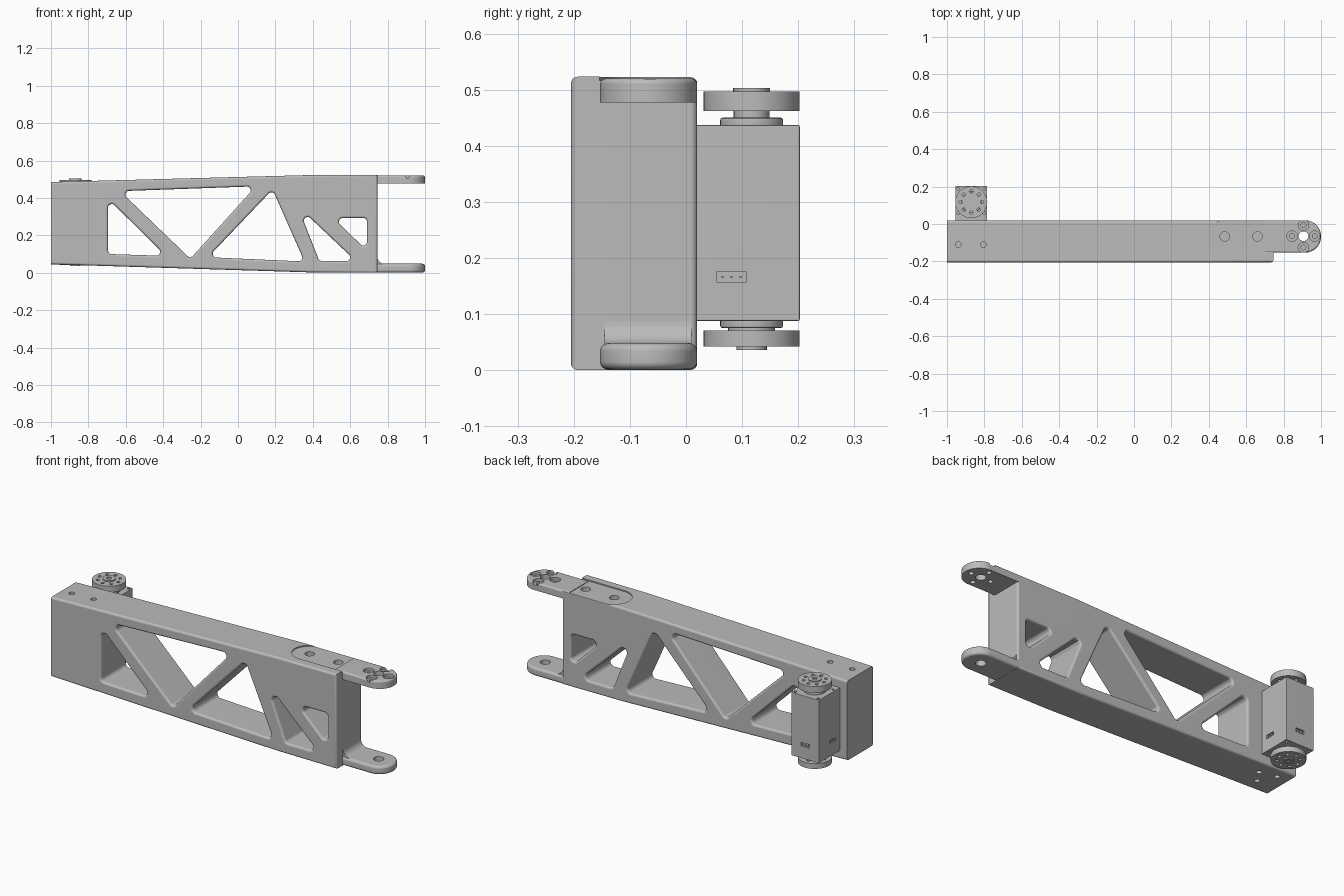
import bpy, bmesh, math
from mathutils import Vector

if "Cube" in bpy.data.objects:
    bpy.data.objects.remove(bpy.data.objects["Cube"])

grey = bpy.data.materials.new("light_grey")
grey.use_nodes = True
COLOUR = (0.5, 0.5, 0.5, 1)
grey.diffuse_color = COLOUR
grey.node_tree.nodes["Principled BSDF"].inputs["Base Color"].default_value = COLOUR

FRONT, BACK = -0.205, 0.02     # arm thickness
TOP = 0.523
MID = -0.0665                  # fork tab centre line
TAB_R = 0.0865
PIVOT = 0.906


def circle(cx, cy, r, n=32):
    return [(cx + r * math.cos(2 * math.pi * i / n), cy + r * math.sin(2 * math.pi * i / n))
            for i in range(n)]


def rect(x0, x1, y0, y1):
    return [(x0, y0), (x1, y0), (x1, y1), (x0, y1)]


def rounded(pts, radii, steps=8):
    """Replace each corner of a polygon with an arc."""
    out, n = [], len(pts)
    for i in range(n):
        p = Vector(pts[i])
        r = radii[i] if isinstance(radii, list) else radii
        if not r:
            out.append(p)
            continue
        d1 = (Vector(pts[i - 1]) - p).normalized()
        d2 = (Vector(pts[(i + 1) % n]) - p).normalized()
        half = d1.angle(d2) / 2
        c = p + (d1 + d2).normalized() * r / math.sin(half)
        a, b = p + d1 * r / math.tan(half) - c, p + d2 * r / math.tan(half) - c
        out += [c + a.lerp(b, k / steps).normalized() * r for k in range(steps + 1)]
    return out


def add_prism(bm, pts, axis, lo, hi):
    """Extrude a closed profile along an axis."""
    def place(p, h):
        return {"x": (h, p[0], p[1]), "y": (p[0], h, p[1]), "z": (p[0], p[1], h)}[axis]
    a = [bm.verts.new(place(p, lo)) for p in pts]
    b = [bm.verts.new(place(p, hi)) for p in pts]
    bm.faces.new(a)
    bm.faces.new(b[::-1])
    for i in range(len(pts)):
        j = (i + 1) % len(pts)
        bm.faces.new((a[j], a[i], b[i], b[j]))


def make(name, prisms):
    bm = bmesh.new()
    for p in prisms:
        add_prism(bm, *p)
    bmesh.ops.recalc_face_normals(bm, faces=bm.faces[:])
    mesh = bpy.data.meshes.new(name)
    bm.to_mesh(mesh)
    bm.free()
    mesh.materials.append(grey)
    ob = bpy.data.objects.new(name, mesh)
    bpy.context.collection.objects.link(ob)
    return ob


def cut(ob, prisms):
    """Subtract a group of separate prisms."""
    cutter = make("cutter", prisms)
    cutter.hide_render = True
    mod = ob.modifiers.new("cut", "BOOLEAN")
    mod.operation, mod.solver, mod.object = "DIFFERENCE", "EXACT", cutter
    deps = bpy.context.evaluated_depsgraph_get()
    mesh = bpy.data.meshes.new_from_object(ob.evaluated_get(deps))
    ob.modifiers.clear()
    ob.data = mesh
    bpy.data.objects.remove(cutter)


def soften(ob, width, pick, segments=4):
    """Round the sharp edges chosen by a rule on their two ends."""
    bm = bmesh.new()
    bm.from_mesh(ob.data)
    edges = [e for e in bm.edges if e.calc_face_angle(0) > 0.5
             and pick(e.verts[0].co, e.verts[1].co)]
    bmesh.ops.bevel(bm, geom=edges, offset=width, segments=segments, profile=0.5, affect="EDGES")
    bm.to_mesh(ob.data)
    bm.free()


def finish(ob):
    bpy.ops.object.select_all(action="DESELECT")
    ob.select_set(True)
    bpy.context.view_layer.objects.active = ob
    bpy.ops.object.shade_smooth_by_angle(angle=math.radians(35))
    ob.modifiers.new("normals", "WEIGHTED_NORMAL").keep_sharp = True


def on_plane(axis, value):
    return lambda a, b: abs(a[axis] - value) < 1e-4 and abs(b[axis] - value) < 1e-4


# Arm: tapered slab with truss windows and rounded long edges
arm = make("arm", [([(-1, 0.045), (0.38, 0.002), (0.745, 0), (0.745, TOP), (0.38, 0.522),
                     (-1, 0.485)], "y", FRONT, BACK)])
windows = [
    [(-0.695, 0.395), (-0.695, 0.1), (-0.385, 0.09)],
    [(-0.63, 0.436), (0.095, 0.462), (-0.255, 0.075)],
    [(0.185, 0.445), (-0.16, 0.083), (0.355, 0.06)],
    [(0.32, 0.355), (0.435, 0.062), (0.63, 0.062)],
    [(0.51, 0.292), (0.69, 0.292), (0.69, 0.118)],
]
cut(arm, [(rounded(w, 0.02), "y", -0.4, 0.2) for w in windows])
near_front, near_back = on_plane(1, FRONT), on_plane(1, BACK)
soften(arm, 0.012, lambda a, b: (near_front(a, b) or near_back(a, b)) and max(a.x, b.x) > -0.99)

# Shallow seat for the upper tab, then screw holes
seat = rounded(rect(0.395, 1.2, MID - TAB_R - 0.001, MID + TAB_R + 0.001), TAB_R)
cut(arm, [(seat, "z", 0.5165, 0.6)])
cut(arm, [(circle(x, MID, 0.025), "z", 0.49, 0.6) for x in (0.485, 0.66)]
    + [(circle(x, -0.11, 0.015), "z", 0.47, 0.6) for x in (-0.94, -0.805)]
    + [(circle(x, y, 0.014), "z", -0.1, 0.07)
       for x, y in ((-0.93, -0.04), (-0.833, -0.06), (-0.88, -0.13))])
finish(arm)

# Fork tabs
outline = rounded(rect(0.7, 1, MID - TAB_R, MID + TAB_R), [0, TAB_R - 0.0005, TAB_R - 0.0005, 0], 14)
upper = make("upper_fork_tab", [(outline, "z", 0.477, 0.52)])
upper_top = on_plane(2, 0.52)
soften(upper, 0.01, lambda a, b: upper_top(a, b) and max(a.x, b.x) > 0.71)
spots = [(PIVOT + dx, -0.065 + dy) for dx, dy in ((0.0605, 0), (-0.0605, 0), (0, 0.0605), (0, -0.0605))]
cut(upper, [(circle(x, y, 0.028), "z", 0.505, 0.6) for x, y in spots]
    + [(circle(PIVOT, -0.065, 0.026), "z", 0.4, 0.6)])
cut(upper, [(circle(x, y, 0.013, 16), "z", 0.4, 0.6) for x, y in spots])
finish(upper)

lower = make("lower_fork_tab", [(outline, "z", 0.001, 0.048)])
soften(lower, 0.014, lambda a, b: abs(a.z - b.z) < 1e-4 and max(a.x, b.x) > 0.71)
cut(lower, [(circle(PIVOT, -0.065, 0.026), "z", -0.1, 0.2)])
finish(lower)

# Concave fillet where the lower tab meets the arm
curve = [(0.785 - 0.04 * math.sin(t), 0.087 - 0.04 * math.cos(t))
         for t in [i * math.pi / 16 for i in range(9)]]
finish(make("lower_fillet", [([(0.735, 0.04), (0.785, 0.04)] + curve + [(0.735, 0.087)],
                              "y", MID - TAB_R + 0.008, BACK - 0.01)]))

# Motor case with plug sockets and screw holes
CX, CY = -0.87, 0.117
X0, X1, Y1 = -0.955, -0.785, 0.203
case = make("motor_case", [(rect(X0, X1, 0.01, Y1), "z", 0.088, 0.437)])
soften(case, 0.003, lambda a, b: True, 2)
side_slot = rect(0.055, 0.107, 0.156, 0.176)
cut(case, [(side_slot, "x", X1 - 0.008, X1 + 0.1), (side_slot, "x", X0 - 0.1, X0 + 0.008),
           (rect(CX - 0.026, CX + 0.026, 0.156, 0.176), "y", Y1 - 0.008, Y1 + 0.1)]
    + [(circle(CX + s * 0.07, y, 0.007, 12), "z", lo, lo + 0.1)
       for s in (-1, 1) for y in (0.058, 0.187) for lo in (0.003, 0.422)])
finish(case)
pins = []
for k in (-1, 0, 1):
    y, x = 0.081 + k * 0.016, CX + k * 0.016
    pin = rect(y - 0.002, y + 0.002, 0.164, 0.168)
    pins += [(pin, "x", X1 - 0.012, X1 - 0.001), (pin, "x", X0 + 0.001, X0 + 0.012),
             (rect(x - 0.002, x + 0.002, 0.164, 0.168), "y", Y1 - 0.012, Y1 - 0.001)]
finish(make("plug_pins", pins))

# Bosses, necks, drive discs and hub caps on both ends of the motor
for name, boss, neck, disc, cap, neck_r, cap_r in (
        ("upper", (0.43, 0.45), (0.445, 0.465), (0.462, 0.497), (0.49, 0.503), 0.032, 0.033),
        ("lower", (0.075, 0.095), (0.065, 0.08), (0.042, 0.071), (0.036, 0.05), 0.042, 0.027)):
    ring = make(name + "_boss", [(circle(CX, CY, 0.056, 48), "z", *boss)])
    soften(ring, 0.004, lambda a, b: abs(a.z - b.z) < 1e-4, 2)
    finish(ring)
    finish(make(name + "_neck", [(circle(CX, CY, neck_r), "z", *neck)]))
    horn = make(name + "_drive_disc", [(circle(CX, CY, 0.0855, 64), "z", *disc)])
    holes = circle(CX, CY, 0.057, 8)
    cut(horn, [(circle(x, y, 0.009, 12), "z", disc[0] - 0.01, disc[1] + 0.01) for x, y in holes])
    finish(horn)
    hub = make(name + "_hub_cap", [(circle(CX, CY, cap_r), "z", *cap)])
    cut(hub, [(circle(CX, CY, 0.013, 16), "z", cap[0] - 0.01, cap[0] + 0.006)
              if name == "lower" else (circle(CX, CY, 0.013, 16), "z", cap[1] - 0.006, cap[1] + 0.01)])
    finish(hub)
